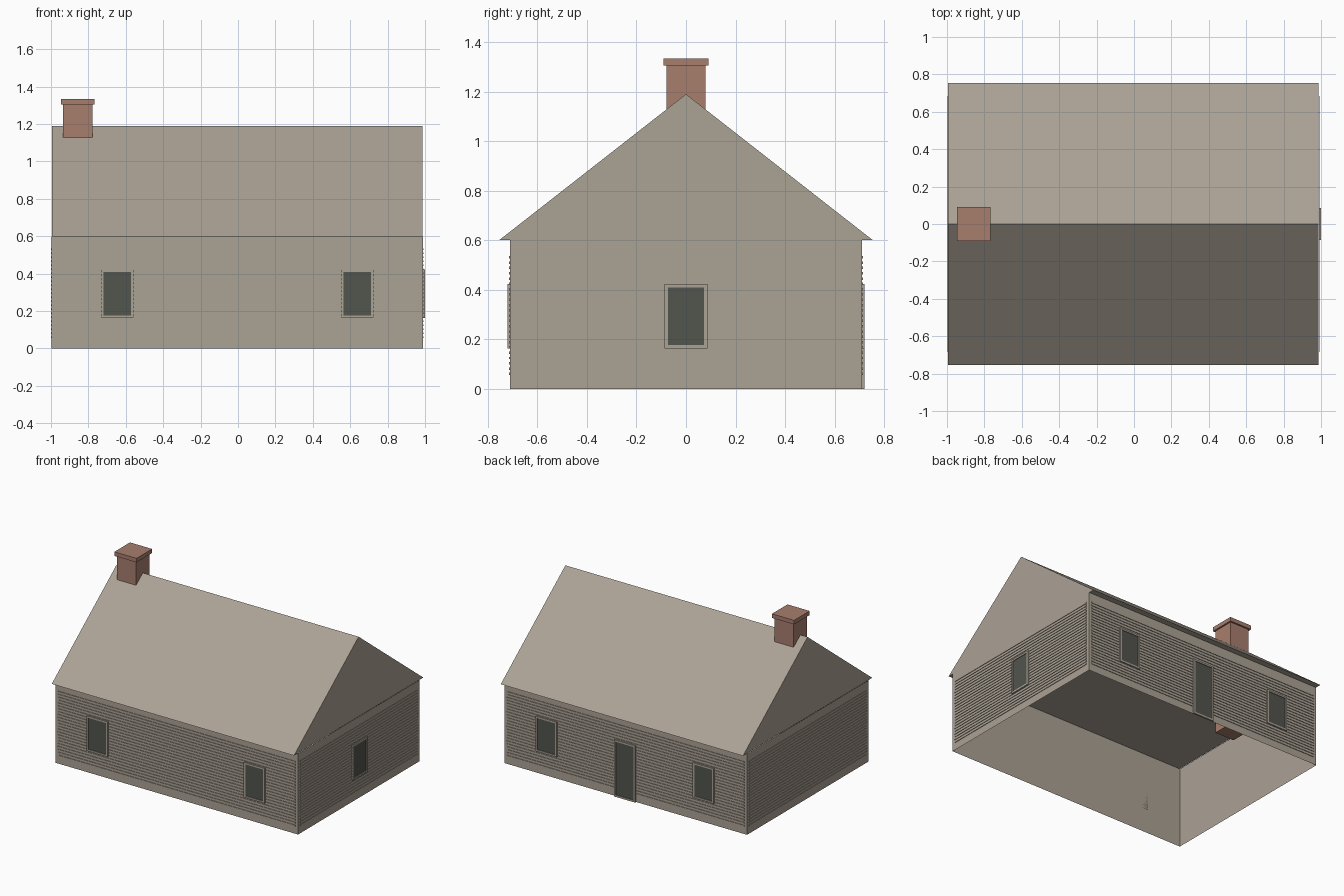
import bpy, bmesh, math
from mathutils import Matrix, Vector

cube = bpy.data.objects.get("Cube")
if cube:
    bpy.data.objects.remove(cube, do_unlink=True)


def material(name, rgb):
    m = bpy.data.materials.new(name)
    m.use_nodes = True
    m.diffuse_color = (*rgb, 1)
    m.node_tree.nodes["Principled BSDF"].inputs["Base Color"].default_value = (*rgb, 1)
    return m


TAUPE = material("warm taupe", (0.41, 0.36, 0.30))
BRICK = material("dull brick", (0.39, 0.21, 0.155))
GLASS = material("dark glass", (0.084, 0.089, 0.076))

MID = -0.004                    # house centre along x
HALF_X, HALF_Y, EAVE = 0.992, 0.71, 0.6
RIDGE = 1.19


def add_box(bm, x, y, z):
    """Add a box given its (min, max) range on each axis."""
    size = Vector([r[1] - r[0] for r in (x, y, z)])
    mid = Vector([(r[1] + r[0]) / 2 for r in (x, y, z)])
    mat = Matrix.Translation(mid) @ Matrix.Diagonal((*size, 1))
    bmesh.ops.create_cube(bm, size=1, matrix=mat)


def finish(bm, name, mat, place=None):
    if place:
        bm.transform(place)
    mesh = bpy.data.meshes.new(name)
    bm.to_mesh(mesh)
    bm.free()
    mesh.materials.append(mat)
    obj = bpy.data.objects.new(name, mesh)
    bpy.context.collection.objects.link(obj)
    return obj


def wall_frame(angle, distance):
    """Local space of a wall: x along it, -y outwards from its face."""
    return (Matrix.Translation((MID, 0, 0)) @ Matrix.Rotation(math.radians(angle), 4, 'Z')
            @ Matrix.Translation((0, -distance, 0)))


def siding(name, place, half):
    bm = bmesh.new()
    for i in range(23):
        z = 0.06 + i * 0.0214
        add_box(bm, (-half, half), (-0.004, 0), (z - 0.005, z + 0.005))
    finish(bm, name + "_siding", TAUPE, place)


def opening(name, place, u, bottom, top, half=0.086, rim=0.013):
    """Dark pane with a raised trim of four bars."""
    bm = bmesh.new()
    add_box(bm, (u - half + rim, u + half - rim), (-0.007, 0), (bottom + rim, top - rim))
    finish(bm, name + "_pane", GLASS, place)
    bm = bmesh.new()
    for side in (-1, 1):
        edge = sorted((u + side * half, u + side * (half - rim)))
        add_box(bm, edge, (-0.012, 0), (bottom, top))
    for z in (bottom, top - rim):
        add_box(bm, (u - half + rim, u + half - rim), (-0.012, 0), (z, z + rim))
    finish(bm, name + "_trim", TAUPE, place)


# Walls, open underneath
bm = bmesh.new()
add_box(bm, (MID - HALF_X, MID + HALF_X), (-HALF_Y, HALF_Y), (0, EAVE))
bm.normal_update()
bmesh.ops.delete(bm, geom=[f for f in bm.faces if abs(f.normal.z) > 0.5], context='FACES')
finish(bm, "walls", TAUPE)

# Gabled roof with a flat ceiling
bm = bmesh.new()
profile = [(-0.755, EAVE), (0.755, EAVE), (0, RIDGE)]
start = bm.faces.new([bm.verts.new((MID - 0.99, y, z)) for y, z in profile])
ext = bmesh.ops.extrude_face_region(bm, geom=[start], use_keep_orig=True)
bmesh.ops.translate(bm, vec=(1.98, 0, 0),
                    verts=[g for g in ext["geom"] if isinstance(g, bmesh.types.BMVert)])
bmesh.ops.recalc_face_normals(bm, faces=bm.faces)
finish(bm, "roof", TAUPE)

# Siding, windows and door
front, left = wall_frame(0, HALF_Y), wall_frame(90, HALF_X)
back, right = wall_frame(180, HALF_Y), wall_frame(-90, HALF_X)
for name, place, half in (("front", front, 0.97), ("left", left, 0.685),
                          ("back", back, 0.97), ("right", right, 0.685)):
    siding(name, place, half)
for name, place in (("front", front), ("back", back)):
    for side, u in (("first", -0.642), ("second", 0.642)):
        opening(f"{name}_{side}_window", place, u, 0.163, 0.423)
opening("left_window", left, 0, 0.163, 0.423)
opening("back_door", back, 0, 0, 0.42)

# Chimney with cap, passing through the roof
for name, grow, z in (("chimney_shaft", 0, (0.52, 1.305)), ("chimney_cap", 0.012, (1.305, 1.335))):
    bm = bmesh.new()
    add_box(bm, (-0.935 - grow, -0.778 + grow), (-0.079 - grow, 0.079 + grow), z)
    finish(bm, name, BRICK)
